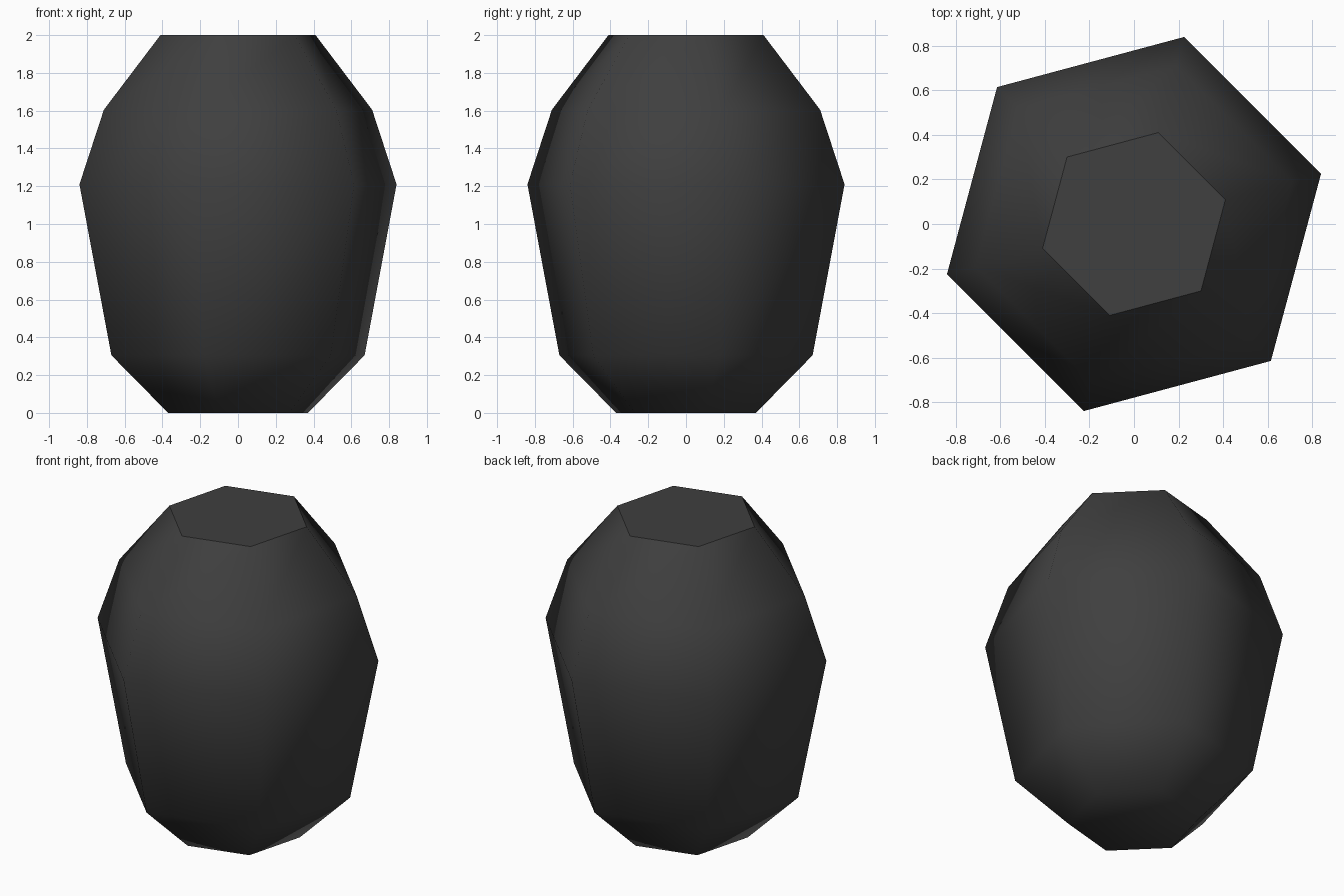
import bpy
import bmesh
from math import radians, sin, cos

cube = bpy.data.objects.get("Cube")
if cube:
    bpy.data.objects.remove(cube, do_unlink=True)

SIDES = 6
TWIST = radians(15)
# (radius, height) from the base to the flat top
PROFILE = [(0.383, 0), (0.694, 0.305), (0.869, 1.21), (0.735, 1.605), (0.425, 2)]

# Colour
grey = bpy.data.materials.new("charcoal_grey")
grey.use_nodes = True
colour = (0.05, 0.05, 0.05, 1)
grey.diffuse_color = colour
shader = next(n for n in grey.node_tree.nodes if n.type == "BSDF_PRINCIPLED")
shader.inputs["Base Color"].default_value = colour

# Six-sided barrel body
bm = bmesh.new()
rings = []
for radius, z in PROFILE:
    angles = [TWIST + radians(360 / SIDES * i) for i in range(SIDES)]
    rings.append([bm.verts.new((radius * cos(a), radius * sin(a), z)) for a in angles])

for low, high in zip(rings, rings[1:]):
    for i in range(SIDES):
        j = (i + 1) % SIDES
        bm.faces.new((low[i], low[j], high[j], high[i]))

# Rounded base and crisp flat top
bm.faces.new(rings[0][::-1])
top = bm.faces.new(rings[-1])
for face in bm.faces:
    face.smooth = face is not top
for edge in top.edges:
    edge.smooth = False

mesh = bpy.data.meshes.new("barrel_body")
bm.to_mesh(mesh)
bm.free()
mesh.materials.append(grey)
body = bpy.data.objects.new("barrel_body", mesh)
bpy.context.collection.objects.link(body)
